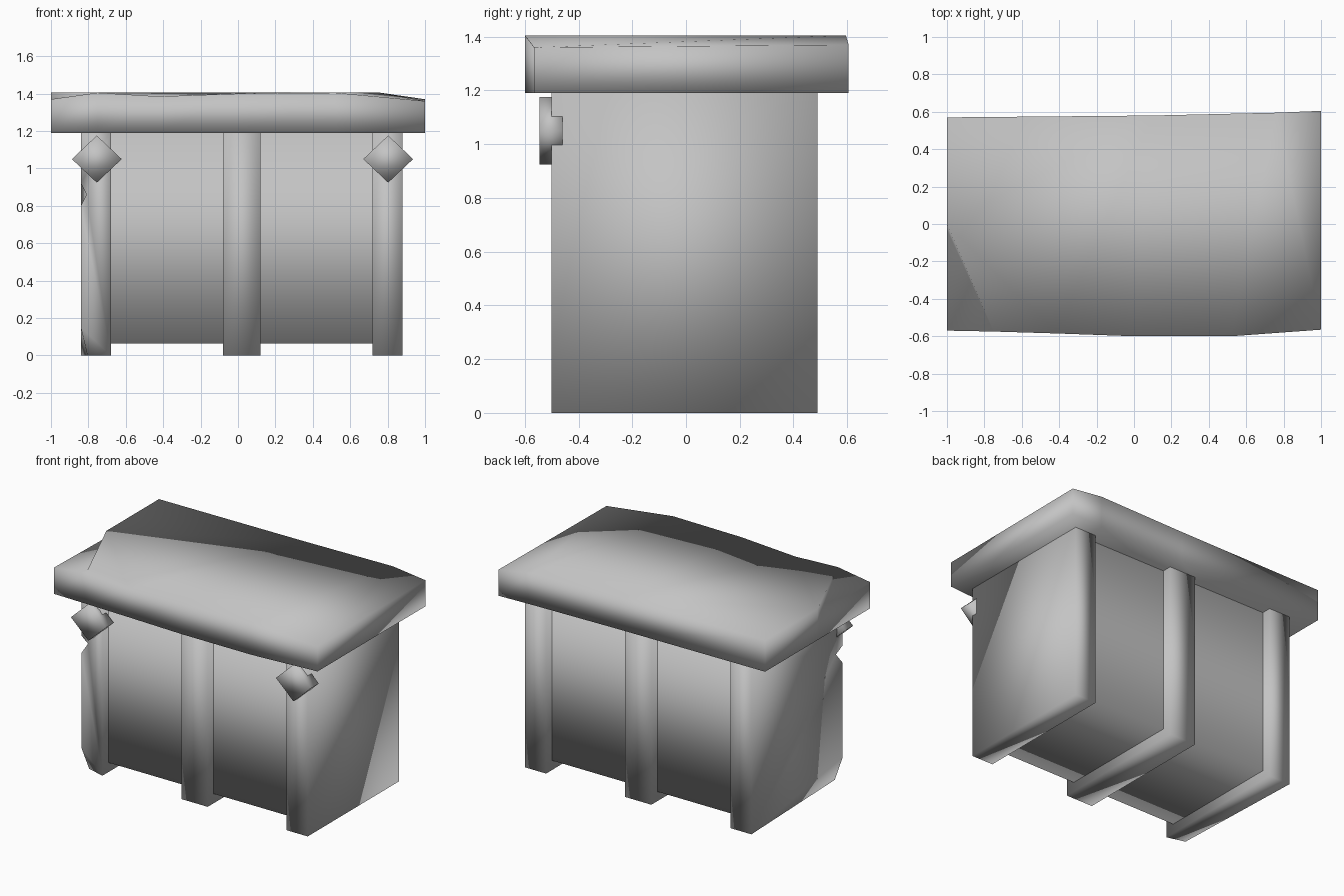
import bpy, bmesh, math
from mathutils import Matrix, Vector

if "Cube" in bpy.data.objects:
    bpy.data.objects.remove(bpy.data.objects["Cube"])

stone = bpy.data.materials.new("plain grey")
stone.diffuse_color = (0.55, 0.55, 0.55, 1)
stone.use_nodes = True
stone.node_tree.nodes["Principled BSDF"].inputs["Base Color"].default_value = stone.diffuse_color


def finish(name, bm):
    """Turn a bmesh into a smooth shaded grey object."""
    bmesh.ops.recalc_face_normals(bm, faces=bm.faces)
    mesh = bpy.data.meshes.new(name)
    bm.to_mesh(mesh)
    bm.free()
    for p in mesh.polygons:
        p.use_smooth = True
    mesh.materials.append(stone)
    obj = bpy.data.objects.new(name, mesh)
    bpy.context.collection.objects.link(obj)
    return obj


def box(x0, x1, y0, y1, z0, z1):
    bm = bmesh.new()
    bmesh.ops.create_cube(bm, size=1)
    size = Vector((x1 - x0, y1 - y0, z1 - z0))
    mid = Vector((x0 + x1, y0 + y1, z0 + z1)) / 2
    for v in bm.verts:
        v.co = v.co * size + mid
    return bm


# body: recessed block, its ends buried in the outer bands
bm = box(-0.72, 0.76, -0.435, 0.425, 0.065, 1.2)
ends = [f for f in bm.faces if abs(f.normal.x) > 0.5]
bmesh.ops.delete(bm, geom=ends, context='FACES_ONLY')
finish("body", bm)

# three bands around the body
for name, x0, x1 in (("left_band", -0.84, -0.68),
                     ("middle_band", -0.08, 0.12),
                     ("right_band", 0.72, 0.88)):
    bm = box(x0, x1, -0.5, 0.49, 0, 1.2)
    if name == "left_band":
        # worn outer front edge: a chipped foot and a notch
        edge = next(e for e in bm.edges
                    if all(v.co.x < -0.8 and v.co.y < 0 for v in e.verts))
        bmesh.ops.subdivide_edges(bm, edges=[edge], cuts=4)
        worn = sorted((v for v in bm.verts if v.co.x < -0.8 and v.co.y < 0),
                      key=lambda v: v.co.z)
        for v, z, chip in zip(worn, (0, 0.15, 0.8, 0.86, 0.92, 1.2),
                              (0.035, 0, 0, 0.03, 0, 0)):
            v.co = (x0 + chip, -0.5 + chip, z)
        bmesh.ops.triangulate(bm, faces=[f for f in bm.faces if len(f.verts) > 4])
    finish(name, bm)

# uneven lid slab: outline with a height for each top rim point
rim = [(-1, -0.57, 1.37), (-0.75, -0.575, 1.405), (-0.42, -0.585, 1.385),
       (0, -0.6, 1.4), (0.52, -0.6, 1.405), (1, -0.565, 1.36),
       (1, 0.605, 1.37), (0.76, 0.595, 1.405), (0.1, 0.58, 1.405),
       (-1, 0.57, 1.405), (-1, 0, 1.405), (-1, -0.03, 1.36)]
bm = bmesh.new()
top = [bm.verts.new(p) for p in rim]
low = [bm.verts.new((x, y, 1.19)) for x, y, z in rim]
n = len(rim)
for i in range(n):
    j = (i + 1) % n
    bm.faces.new((low[i], low[j], top[j], top[i]))
bm.faces.new(low[::-1])
for ids in ((0, 1, 10, 11), (1, 2, 3, 4, 7, 8, 9, 10), (4, 5, 6, 7)):
    bm.faces.new([top[i] for i in ids])
bmesh.ops.recalc_face_normals(bm, faces=bm.faces)
bmesh.ops.triangulate(bm, faces=[f for f in bm.faces if f.normal.z > 0.5])
finish("lid", bm)

# diamond studs on the front of the outer bands
for name, x in (("left_stud", -0.755), ("right_stud", 0.803)):
    bm = box(-0.5, 0.5, -0.545, -0.46, -0.5, 0.5)
    bm.transform(Matrix.Rotation(math.radians(45), 4, 'Y'))
    r = math.sqrt(0.5)
    bm.transform(Matrix.Diagonal((0.133 / r, 1, 0.126 / r, 1)))
    bm.transform(Matrix.Translation((x, 0, 1.05)))
    finish(name, bm)
